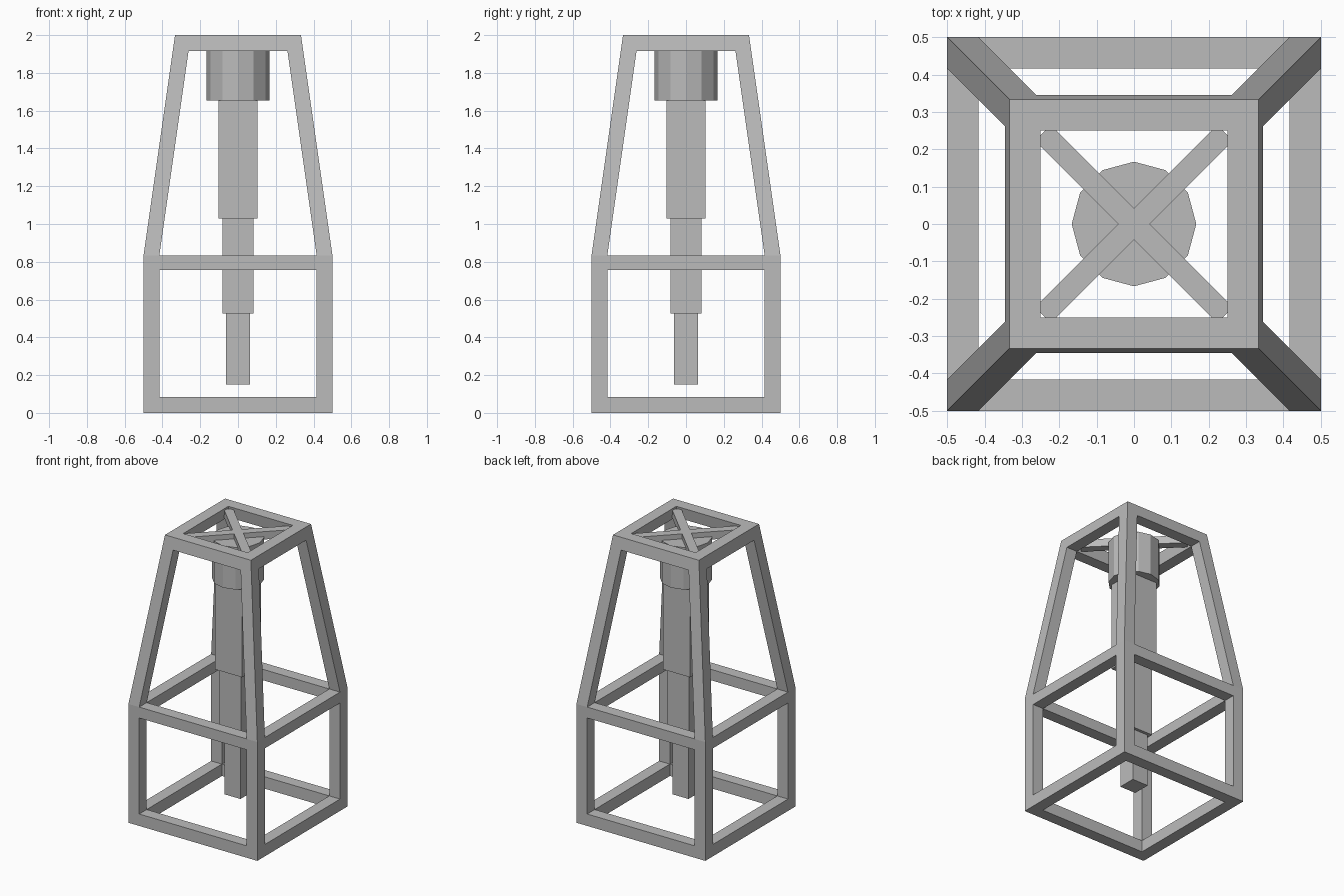
import bpy
import bmesh
import math
from mathutils import Matrix

cube = bpy.data.objects.get("Cube")
if cube:
    bpy.data.objects.remove(cube, do_unlink=True)

grey = bpy.data.materials.new("plain grey")
grey.use_nodes = True
grey.diffuse_color = (0.5, 0.5, 0.5, 1)
grey.node_tree.nodes["Principled BSDF"].inputs["Base Color"].default_value = (0.5, 0.5, 0.5, 1)

U = 1 / 12            # bar thickness
BASE = 0.5            # half width of the lower cage
TOP = 1 / 3           # half width at the top
SHOULDER = 10 * U     # height where the legs start to lean
HEIGHT = 2.0


def finish(name, bm):
    bmesh.ops.recalc_face_normals(bm, faces=bm.faces)
    mesh = bpy.data.meshes.new(name)
    bm.to_mesh(mesh)
    bm.free()
    mesh.materials.append(grey)
    obj = bpy.data.objects.new(name, mesh)
    bpy.context.collection.objects.link(obj)
    return obj


def add_loft(bm, low, z0, high, z1, turn=0):
    """Block between two rectangles (x0, x1, y0, y1), turned about z."""
    rings = []
    spin = Matrix.Rotation(turn, 3, 'Z')
    for (x0, x1, y0, y1), z in ((low, z0), (high, z1)):
        ring = [bm.verts.new((x, y, z)) for x, y in ((x0, y0), (x1, y0), (x1, y1), (x0, y1))]
        bmesh.ops.transform(bm, matrix=spin.to_4x4(), verts=ring)
        rings.append(ring)
    a, b = rings
    bm.faces.new(a[::-1])
    bm.faces.new(b)
    for i in range(4):
        j = (i + 1) % 4
        bm.faces.new((a[i], a[j], b[j], b[i]))


def four_blocks(name, low, z0, high, z1):
    bm = bmesh.new()
    for k in range(4):
        add_loft(bm, low, z0, high, z1, k * math.pi / 2)
    return finish(name, bm)


def post(half):
    return (half - U, half, half - U, half)


def rail(half):
    return (U - half, half - U, half - U, half)


def half_at(z):
    return BASE + (TOP - BASE) * (z - SHOULDER) / (HEIGHT - SHOULDER)


# Cage: upright posts, leaning legs and the three rings of rails
four_blocks("cage_posts", post(BASE), 0, post(BASE), SHOULDER)
four_blocks("leaning_legs", post(BASE), SHOULDER, post(TOP), HEIGHT)
four_blocks("bottom_rails", rail(BASE), 0, rail(BASE), U)
four_blocks("middle_rails", rail(BASE), 0.757, rail(BASE), SHOULDER)
four_blocks("top_rails", rail(half_at(HEIGHT - U)), HEIGHT - U, rail(TOP), HEIGHT)

# Crossed braces inside the top ring
bm = bmesh.new()
for turn in (math.pi / 4, -math.pi / 4):
    brace = (-0.345, 0.345, -0.03, 0.03)
    add_loft(bm, brace, 1.93, brace, 1.985, turn)
finish("cross_braces", bm)

# Twelve-sided hanging head
bm = bmesh.new()
bmesh.ops.create_cone(bm, cap_ends=True, segments=12, radius1=2 * U, radius2=2 * U,
                      depth=0.295, matrix=Matrix.Translation((0, 0, 1.8025)))
finish("hanging_head", bm)

# Square telescoping shaft
for name, half, z0, z1 in (("upper_shaft", 0.104, 1.03, 1.655),
                           ("middle_shaft", U, 0.525, 1.03),
                           ("lower_shaft", 0.0625, 0.15, 0.525)):
    bm = bmesh.new()
    square = (-half, half, -half, half)
    add_loft(bm, square, z0, square, z1)
    finish(name, bm)
